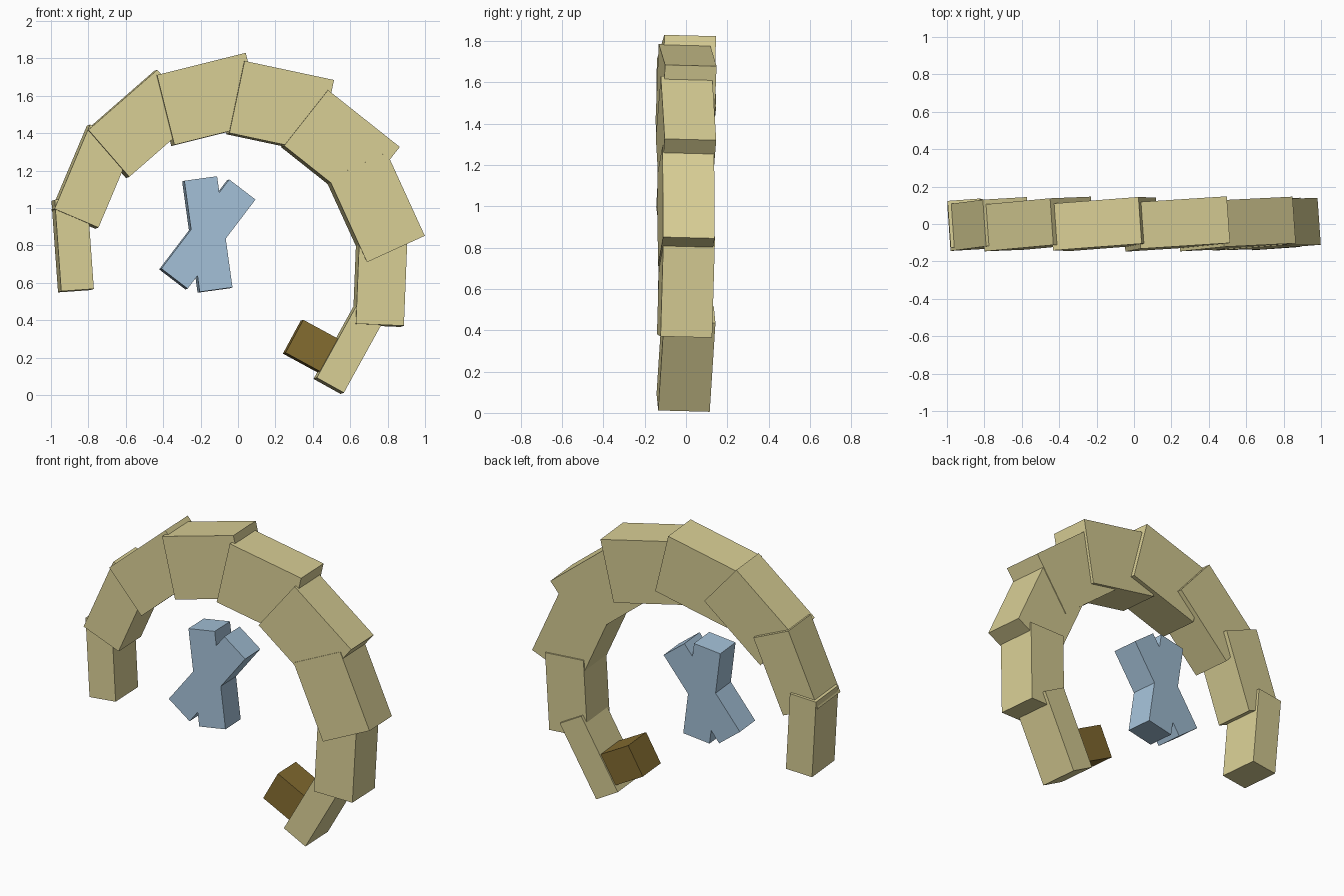
import bpy
from math import radians
from mathutils import Matrix, Vector

if "Cube" in bpy.data.objects:
    bpy.data.objects.remove(bpy.data.objects["Cube"], do_unlink=True)


def make_material(name, rgb):
    mat = bpy.data.materials.new(name)
    mat.use_nodes = True
    colour = (*rgb, 1.0)
    mat.diffuse_color = colour
    mat.node_tree.nodes["Principled BSDF"].inputs["Base Color"].default_value = colour
    return mat


sand = make_material("sand", (0.69, 0.62, 0.30))
brown = make_material("dark_brown", (0.23, 0.15, 0.03))
blue = make_material("pale_blue", (0.37, 0.53, 0.68))

# Every block shares a slight turn and lean
LEAN = Matrix.Rotation(radians(4), 4, "Z") @ Matrix.Rotation(radians(-1.5), 4, "X")
BACK_SHIFT = Vector((-0.009, 0, -0.003))


def block(name, x, z, length, depth, width, angle, mat):
    """Box whose length points at the given angle in the front plane."""
    bpy.ops.mesh.primitive_cube_add(size=1)
    obj = bpy.context.object
    obj.name = name
    obj.data.name = name
    spin = Matrix.Rotation(radians(-angle), 4, "Y")
    size = Matrix.Diagonal((length, depth, width, 1))
    place = Matrix.Translation(Vector((x, 0, z)) + BACK_SHIFT)
    obj.data.transform(LEAN @ spin @ size)
    obj.matrix_world = place
    obj.data.materials.append(mat)
    return obj


# Curved body: x, z, width, angle of each segment from tip to tip
segments = [
    (-0.875, 0.805, 0.175, 94),
    (-0.768, 1.170, 0.256, 67),
    (-0.506, 1.452, 0.333, 41),
    (-0.149, 1.583, 0.385, 14),
    (0.234, 1.542, 0.394, -12),
    (0.556, 1.329, 0.380, -38.4),
    (0.743, 1.003, 0.340, -65.5),
    (0.769, 0.620, 0.257, -92.4),
    (0.612, 0.266, 0.166, -119),
]
for i, (x, z, width, angle) in enumerate(segments, 1):
    block(f"body_segment_{i}", x, z, 0.49, 0.25, width, angle, sand)

# Stub on the lower tip
block("tip_stub", 0.40, 0.262, 0.22, 0.20, 0.20, -28.5, brown)

# Crossed bars in the middle
for name, angle in (("upright_bar", -82.2), ("slanted_bar", 52.6)):
    block(name, -0.155, 0.861, 0.60, 0.17, 0.177, angle, blue)
